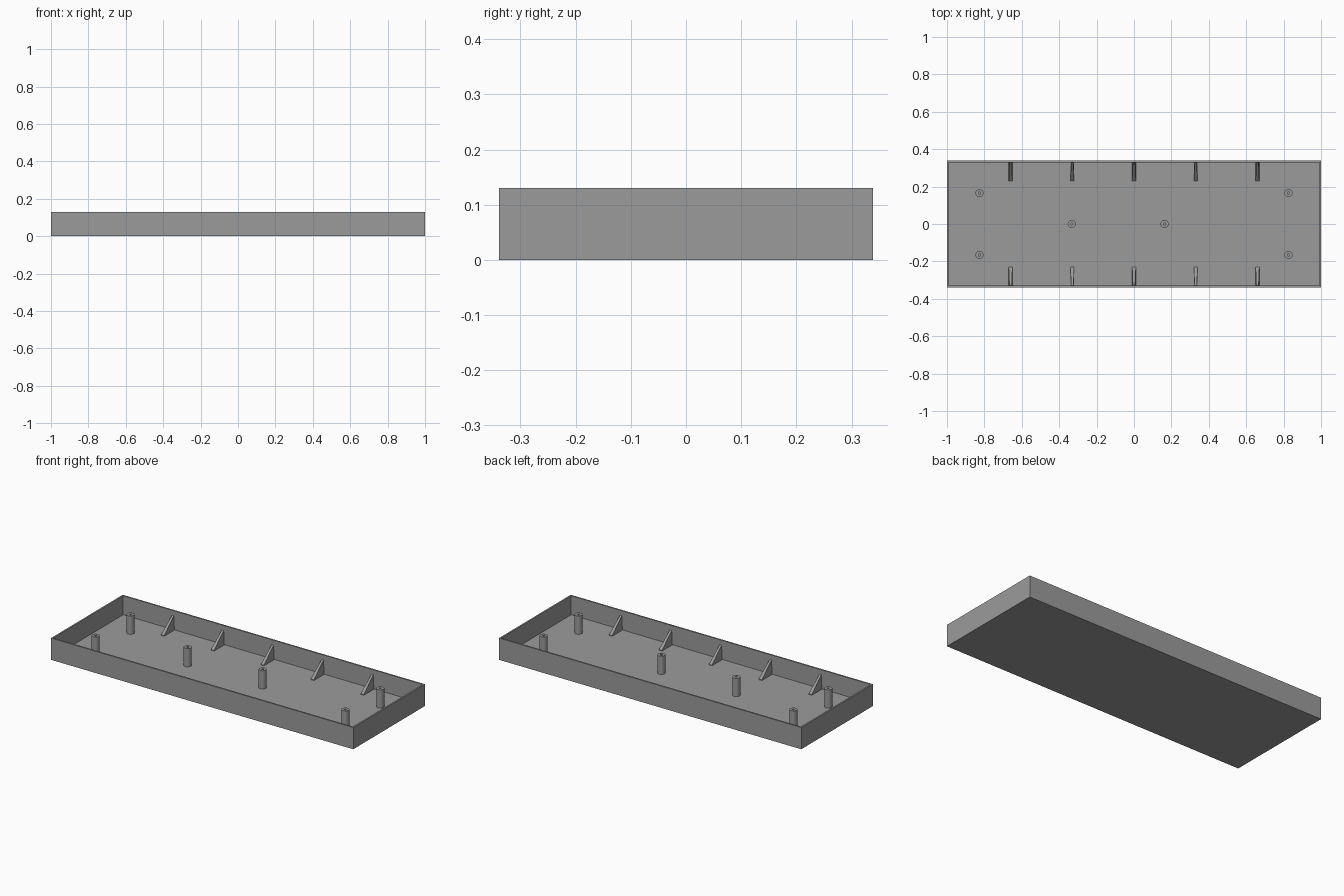
import bpy, bmesh, math

if "Cube" in bpy.data.objects:
    bpy.data.objects.remove(bpy.data.objects["Cube"])

HX, HY, H = 1.0, 0.339, 0.13      # half length, half width, height
WALL, FLOOR = 0.0135, 0.0165

grey = bpy.data.materials.new("mid_grey")
grey.diffuse_color = (0.33, 0.33, 0.33, 1)
grey.use_nodes = True
grey.node_tree.nodes["Principled BSDF"].inputs["Base Color"].default_value = grey.diffuse_color


def finish(bm, name, smooth=False):
    bmesh.ops.recalc_face_normals(bm, faces=bm.faces[:])
    me = bpy.data.meshes.new(name)
    bm.to_mesh(me)
    bm.free()
    me.materials.append(grey)
    ob = bpy.data.objects.new(name, me)
    bpy.context.collection.objects.link(ob)
    if smooth:
        bpy.context.view_layer.objects.active = ob
        ob.select_set(True)
        bpy.ops.object.shade_smooth_by_angle(angle=math.radians(30))
        ob.select_set(False)
    return ob


# open tray: box whose top is inset for the rim and sunk to the floor
bm = bmesh.new()
bmesh.ops.create_cube(bm, size=1)
for v in bm.verts:
    v.co = (v.co.x * 2 * HX, v.co.y * 2 * HY, (v.co.z + 0.5) * H)
top = max(bm.faces, key=lambda f: f.calc_center_median().z)
bmesh.ops.inset_region(bm, faces=[top], thickness=WALL)
inner = bmesh.ops.extrude_discrete_faces(bm, faces=[top])["faces"][0]
for v in inner.verts:
    v.co.z = FLOOR
finish(bm, "tray")


# triangular gusset, slightly thinner toward its top
def wall_rib(x, side):
    bm = bmesh.new()
    y_wall, y_foot = HY - WALL + 0.002, 0.231
    prof = [(y_foot, FLOOR - 0.002, 0.010), (y_foot, FLOOR + 0.004, 0.010),
            (y_wall, 0.102, 0.006), (y_wall, FLOOR - 0.002, 0.010)]
    a, b = ([bm.verts.new((x + s * w, side * y, z)) for y, z, w in prof] for s in (-1, 1))
    bm.faces.new(a)
    bm.faces.new(b)
    for i in range(4):
        j = (i + 1) % 4
        bm.faces.new((a[i], a[j], b[j], b[i]))
    finish(bm, "wall_rib")


for x in (-0.66, -0.33, 0, 0.33, 0.66):
    for side in (-1, 1):
        wall_rib(x, side)


# round screw post with a blind pilot hole, spun from a profile
def screw_post(x, y):
    bm = bmesh.new()
    r, hole, z_top = 0.0215, 0.0065, 0.126
    prof = [(r, FLOOR - 0.002), (r, z_top), (hole, z_top), (hole, FLOOR + 0.002), (0, FLOOR + 0.002)]
    vs = [bm.verts.new((x + px, y, z)) for px, z in prof]
    es = [bm.edges.new(p) for p in zip(vs, vs[1:])]
    bmesh.ops.spin(bm, geom=vs + es, cent=(x, y, 0), axis=(0, 0, 1),
                   angle=math.tau, steps=32)
    bmesh.ops.remove_doubles(bm, verts=bm.verts[:], dist=1e-5)
    finish(bm, "screw_post", True)


for x, y in [(sx * 0.826, sy * 0.165) for sx in (-1, 1) for sy in (-1, 1)] + [(-0.333, 0), (0.163, 0)]:
    screw_post(x, y)
